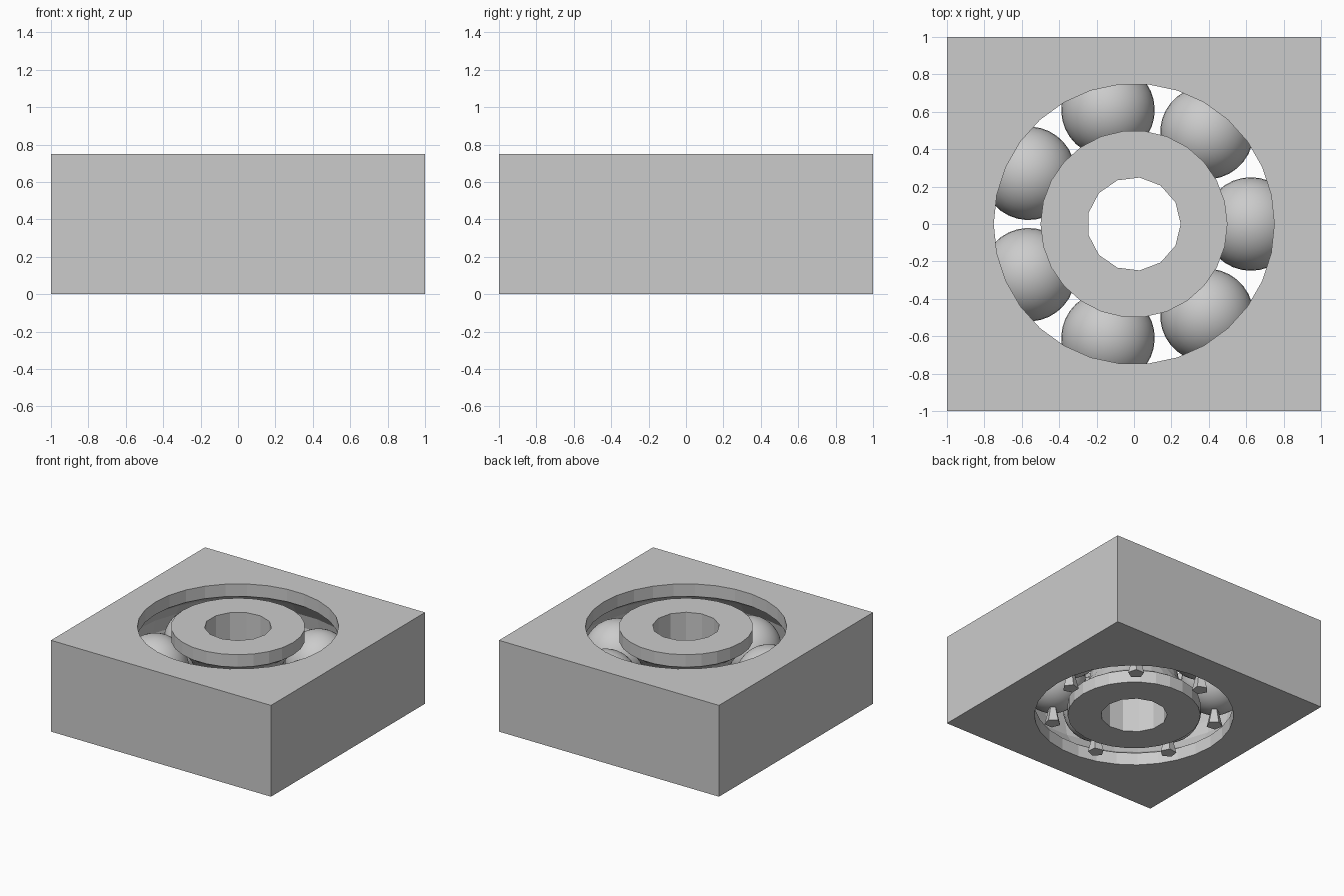
import bpy, bmesh
from math import sin, cos, pi, sqrt, radians
from mathutils import Matrix

if "Cube" in bpy.data.objects:
    bpy.data.objects.remove(bpy.data.objects["Cube"], do_unlink=True)

HEIGHT, MID = 0.75, 0.375
BORE_R, HUB_R, SHAFT_R = 0.75, 0.5, 0.25
TRACK_R, GROOVE_R, BALL_R = 0.625, 0.3, 0.25
BALLS = 7

grey = bpy.data.materials.new("plain grey")
grey.use_nodes = True
grey.diffuse_color = (0.6, 0.6, 0.6, 1)
grey.node_tree.nodes["Principled BSDF"].inputs["Base Color"].default_value = grey.diffuse_color


def finish(bm, name, smooth=False):
    bmesh.ops.recalc_face_normals(bm, faces=bm.faces[:])
    for face in bm.faces:
        face.smooth = smooth
    mesh = bpy.data.meshes.new(name)
    bm.to_mesh(mesh)
    bm.free()
    mesh.materials.append(grey)
    obj = bpy.data.objects.new(name, mesh)
    bpy.context.collection.objects.link(obj)
    return obj


def ring(bm, radius, z, sides):
    return [bm.verts.new((radius * cos(2 * pi * i / sides),
                          radius * sin(2 * pi * i / sides), z)) for i in range(sides)]


def bridge(bm, a, b):
    n = len(a)
    for i in range(n):
        bm.faces.new((a[i], a[(i + 1) % n], b[(i + 1) % n], b[i]))


def lathe(bm, profile, sides):
    """Revolve (radius, z) points; returns the first and last rings."""
    rings = [ring(bm, r, z, sides) for r, z in profile]
    for a, b in zip(rings, rings[1:]):
        bridge(bm, a, b)
    return rings[0], rings[-1]


def grooved_wall(wall_r):
    """Vertical wall with the ball groove cut into it, bottom to top."""
    side = 1 if wall_r > TRACK_R else -1
    offset = abs(wall_r - TRACK_R)
    half = sqrt(GROOVE_R ** 2 - offset ** 2)
    arc = [(TRACK_R + side * GROOVE_R * cos(a), MID + GROOVE_R * sin(a))
           for a in (radians(22.5 * k) for k in range(-2, 3))]
    return [(wall_r, 0), (wall_r, MID - half), *arc, (wall_r, MID + half), (wall_r, HEIGHT)]


def fill_between(bm, outer, inner):
    edges = []
    for loop in (outer, inner):
        for a, b in zip(loop, loop[1:] + loop[:1]):
            edges.append(bm.edges.get((a, b)) or bm.edges.new((a, b)))
    bmesh.ops.triangle_fill(bm, edges=edges, use_beauty=True, use_dissolve=False)


# Square housing with a grooved bore
bm = bmesh.new()
bore = lathe(bm, grooved_wall(BORE_R), 30)
squares = [[bm.verts.new((x, y, z)) for x, y in ((-1, -1), (1, -1), (1, 1), (-1, 1))]
           for z in (0, HEIGHT)]
bridge(bm, *squares)
for square, rim in zip(squares, bore):
    fill_between(bm, square, rim)
finish(bm, "housing")

# Inner ring with a grooved outside and a shaft hole
bm = bmesh.new()
outside = lathe(bm, grooved_wall(HUB_R), 26)
hole = lathe(bm, [(SHAFT_R, 0), (SHAFT_R, HEIGHT)], 13)
for rim, edge in zip(outside, hole):
    fill_between(bm, rim, edge)
finish(bm, "inner_ring")

# Balls, each on a small tapered five-sided support
for i in range(BALLS):
    place = Matrix.Rotation(2 * pi * i / BALLS, 4, "Z") @ Matrix.Translation((TRACK_R, 0, 0))

    bm = bmesh.new()
    bmesh.ops.create_uvsphere(bm, u_segments=32, v_segments=18, radius=BALL_R)
    ball = finish(bm, f"ball_{i + 1}", smooth=True)
    ball.matrix_world = place @ Matrix.Translation((0, 0, MID))

    bm = bmesh.new()
    foot, tip = lathe(bm, [(0.0625, 0), (0.03, MID - BALL_R + 0.01)], 5)
    bm.faces.new(foot)
    bm.faces.new(tip)
    support = finish(bm, f"ball_support_{i + 1}")
    support.matrix_world = place
